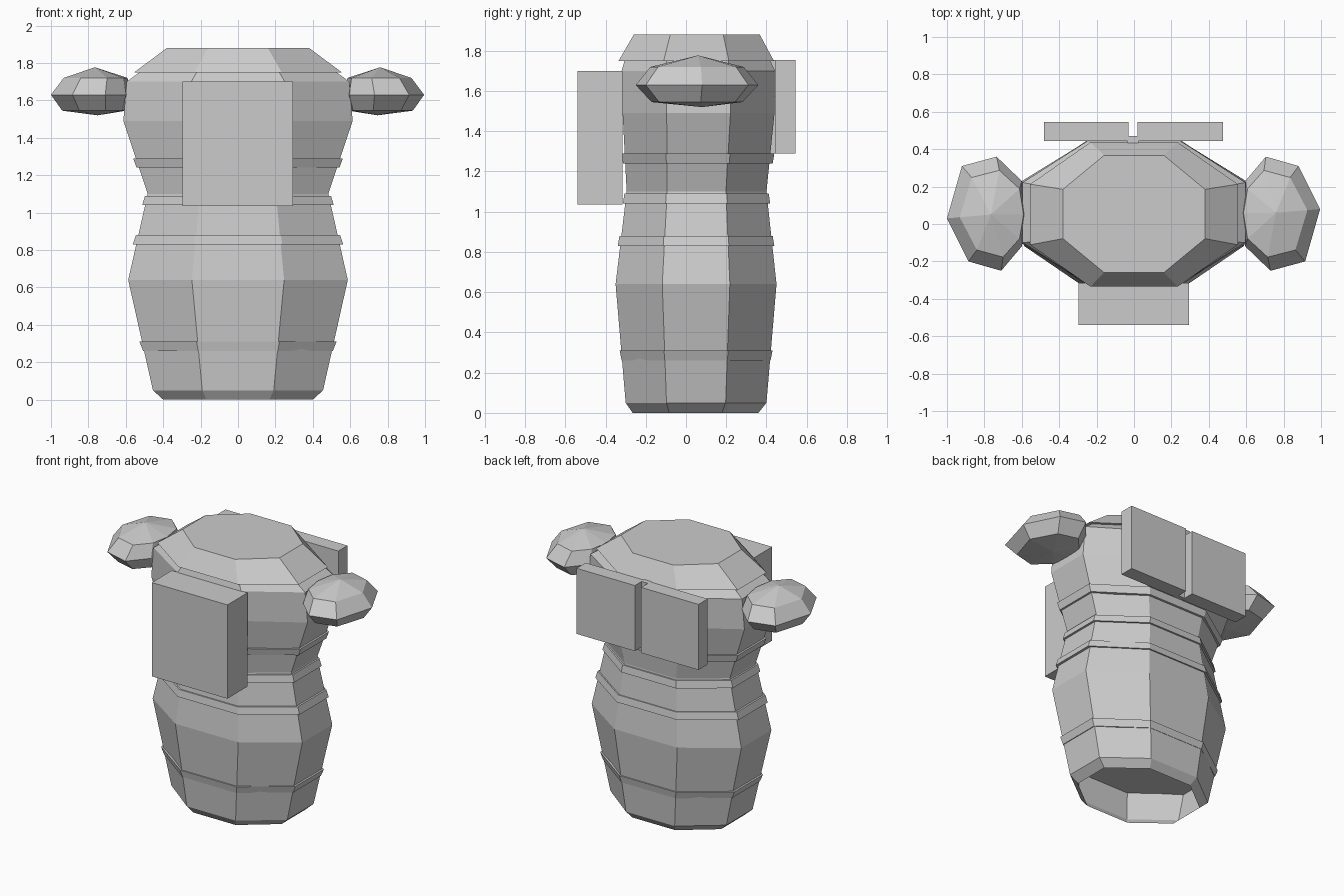
import bpy, bmesh
from mathutils import Matrix, Vector

if "Cube" in bpy.data.objects:
    bpy.data.objects.remove(bpy.data.objects["Cube"])


def finish(name, bm):
    bmesh.ops.recalc_face_normals(bm, faces=bm.faces)
    me = bpy.data.meshes.new(name)
    bm.to_mesh(me)
    bm.free()
    ob = bpy.data.objects.new(name, me)
    bpy.context.collection.objects.link(ob)
    return ob


def loft(name, rings, cap_start=True, cap_end=True):
    """Skin a stack of point rings; a one-point ring makes a tip."""
    bm = bmesh.new()
    loops = [[bm.verts.new(p) for p in r] for r in rings]
    for a, b in zip(loops, loops[1:]):
        n = max(len(a), len(b))
        for i in range(n):
            j = (i + 1) % n
            if len(a) == 1:
                bm.faces.new((a[0], b[i], b[j]))
            elif len(b) == 1:
                bm.faces.new((a[i], a[j], b[0]))
            else:
                bm.faces.new((a[i], a[j], b[j], b[i]))
    if cap_start and len(loops[0]) > 2:
        bm.faces.new(loops[0])
    if cap_end and len(loops[-1]) > 2:
        bm.faces.new(loops[-1])
    return finish(name, bm)


def octagon(z, hx, y0, y1):
    """Eight-sided torso section: half width, front y, back y."""
    xi = hx * 0.42
    ym = (y0 + y1) / 2
    s = (y1 - y0) * 0.42 / 2
    lo, hi = ym - s, ym + s
    return [(-xi, y0, z), (xi, y0, z), (hx, lo, z), (hx, hi, z),
            (xi, y1, z), (-xi, y1, z), (-hx, hi, z), (-hx, lo, z)]


def box(name, x0, x1, y0, y1, z0, z1):
    bm = bmesh.new()
    bmesh.ops.create_cube(bm, size=1)
    for v in bm.verts:
        v.co = Vector(((x0 + x1) / 2 + v.co.x * (x1 - x0),
                       (y0 + y1) / 2 + v.co.y * (y1 - y0),
                       (z0 + z1) / 2 + v.co.z * (z1 - z0)))
    return finish(name, bm)


# Torso shell, open underneath
torso = [(0, 0.40, -0.265, 0.36), (0.05, 0.455, -0.30, 0.40),
         (0.64, 0.587, -0.35, 0.45), (1.10, 0.483, -0.295, 0.40),
         (1.49, 0.613, -0.315, 0.44), (1.70, 0.595, -0.32, 0.443),
         (1.77, 0.50, -0.30, 0.41)]
loft("torso", [octagon(*r) for r in torso], cap_start=False)

# Collar cap
loft("collar_cap", [octagon(1.75, 0.555, -0.335, 0.437),
                    octagon(1.88, 0.38, -0.26, 0.367)])

# Solid bands round the torso: z, lower and upper half width, front, back
bands = [(0.26, 0.507, 0.527, -0.325, 0.425), (0.83, 0.562, 0.546, -0.335, 0.435),
         (1.04, 0.512, 0.497, -0.31, 0.415), (1.24, 0.543, 0.56, -0.317, 0.435)]
for i, (z, h0, h1, y0, y1) in enumerate(bands):
    d = (h1 - h0) / 2
    loft(f"band_{i + 1}", [octagon(z, h0, y0 + d / 2, y1 - d / 2),
                           octagon(z + 0.05, h1, y0 - d / 2, y1 + d / 2)])

# Chest box, back boxes and the strip joining them
box("chest_box", -0.298, 0.295, -0.54, -0.315, 1.035, 1.70)
box("back_box_left", -0.48, -0.03, 0.443, 0.545, 1.29, 1.755)
box("back_box_right", 0.02, 0.477, 0.443, 0.545, 1.29, 1.755)
box("back_strip", -0.035, 0.025, 0.42, 0.47, 1.29, 1.755)

# Shoulders: uneven eight-sided pebbles, the right one turned half round
outline = [(-1.0, 0.03), (-0.885, -0.20), (-0.71, -0.25), (-0.60, -0.12),
           (-0.573, 0.05), (-0.60, 0.23), (-0.735, 0.36), (-0.92, 0.31)]


def pebble_ring(z, sx, sy, cx):
    return [(cx + (x - cx) * sx, 0.055 + (y - 0.055) * sy, z) for x, y in outline]


rings = [[(-0.75, 0.03, 1.52)], pebble_ring(1.545, 0.80, 0.74, -0.70),
         pebble_ring(1.63, 1, 1, -0.75), pebble_ring(1.72, 0.80, 0.76, -0.66),
         [(-0.765, 0.05, 1.777)]]
loft("shoulder_left", rings)
turn = Matrix(((-1, 0, 0), (0, -1, 0), (0, 0, 1)))
loft("shoulder_right", [[turn @ Vector(p) + Vector((-0.005, 0.11, 0)) for p in r]
                        for r in rings])
